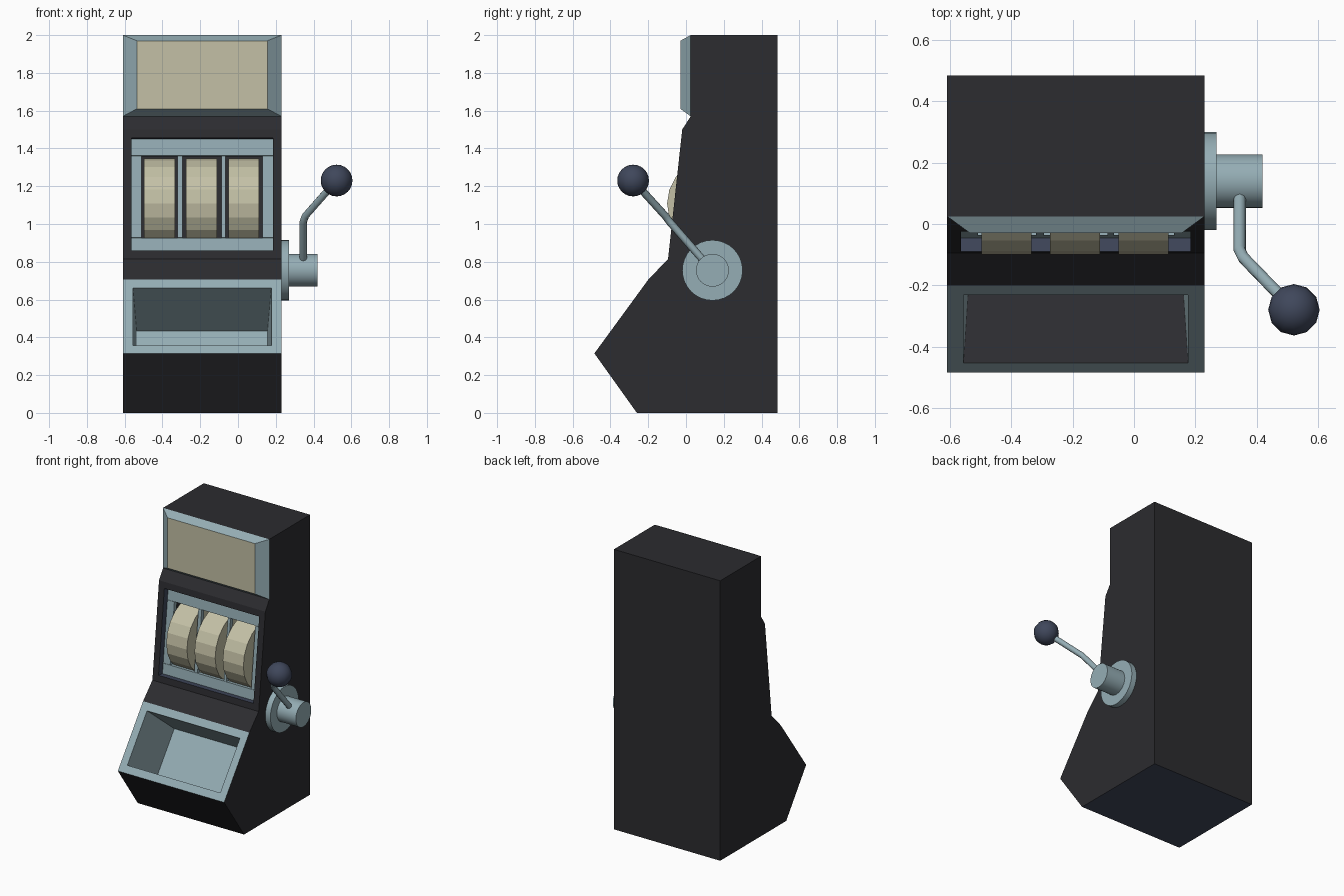
import bpy, bmesh, math
from mathutils import Matrix, Vector

if "Cube" in bpy.data.objects:
    bpy.data.objects.remove(bpy.data.objects["Cube"])


def material(name, color):
    m = bpy.data.materials.new(name)
    m.diffuse_color = (*color, 1)
    m.use_nodes = True
    m.node_tree.nodes["Principled BSDF"].inputs["Base Color"].default_value = m.diffuse_color
    return m


BLACK = material("black", (0.025, 0.025, 0.029))
STEEL = material("blue_grey", (0.30, 0.42, 0.46))
CREAM = material("cream", (0.55, 0.53, 0.38))
NAVY = material("navy", (0.05, 0.063, 0.105))


def finish(bm, name, *mats):
    me = bpy.data.meshes.new(name)
    bm.to_mesh(me)
    bm.free()
    ob = bpy.data.objects.new(name, me)
    bpy.context.collection.objects.link(ob)
    for m in mats:
        me.materials.append(m)
    return ob


def cylinder(name, x0, x1, y, z, r, sides, mat, smooth=False):
    bm = bmesh.new()
    turn = Matrix.Translation(((x0 + x1) / 2, y, z)) @ Matrix.Rotation(math.pi / 2, 4, 'Y')
    bmesh.ops.create_cone(bm, cap_ends=True, segments=sides, radius1=r, radius2=r,
                          depth=x1 - x0, matrix=turn)
    for f in bm.faces:
        f.smooth = smooth and len(f.verts) == 4
    for e in bm.edges:
        e.smooth = all(len(f.verts) == 4 for f in e.link_faces)
    return finish(bm, name, mat)


def inset(bm, face, thickness, depth, ring_mat):
    ring = bmesh.ops.inset_individual(bm, faces=[face], thickness=thickness,
                                      depth=depth, use_even_offset=True)["faces"]
    for f in ring:
        f.material_index = ring_mat
    return ring


# cabinet: side profile (y, z) extruded across the width
X0, X1 = -0.61, 0.23
profile = [(0.485, 0), (-0.26, 0), (-0.485, 0.315), (-0.20, 0.705), (-0.095, 0.815),
           (-0.02, 1.50), (0.025, 1.57), (0.025, 2.0), (0.485, 2.0)]
bm = bmesh.new()
side = bm.faces.new([bm.verts.new((X0, y, z)) for y, z in profile])
ext = bmesh.ops.extrude_face_region(bm, geom=[side])["geom"]
bmesh.ops.translate(bm, vec=(X1 - X0, 0, 0),
                    verts=[v for v in ext if isinstance(v, bmesh.types.BMVert)])
bmesh.ops.recalc_face_normals(bm, faces=bm.faces)
bm.normal_update()


def near(y, z):
    p = Vector(((X0 + X1) / 2, y, z))
    return min(bm.faces, key=lambda f: (f.calc_center_median() - p).length)


tray, window, base = near(-0.3425, 0.51), near(-0.0575, 1.1575), near(0.11, 0)
base.material_index = 2
# payout tray: rim, then a tapered pocket with a black floor
inset(bm, tray, 0.053, 0, 1)
walls = inset(bm, tray, 0.02, -0.36, 1)
min(walls, key=lambda f: f.calc_center_median().z).material_index = 0
tray.material_index = 1
# reel opening: border, shallow step, deep dark pocket
inset(bm, window, 0.045, 0, 0)
inset(bm, window, 0, -0.045, 2)
inset(bm, window, 0, -0.38, 0)
finish(bm, "cabinet", BLACK, STEEL, NAVY)

# reel frame: rails and posts lying on the sloped front
slope = math.atan2(0.075, 0.685)
inward = Vector((0, math.cos(slope), -math.sin(slope)))
bm = bmesh.new()


def bar(x0, x1, z0, z1):
    z = (z0 + z1) / 2 + 0.0065
    at = Vector(((x0 + x1) / 2, -0.095 + 0.075 * (z - 0.815) / 0.685, z)) + inward * 0.06
    bmesh.ops.create_cube(bm, size=1, matrix=Matrix.Translation(at)
                          @ Matrix.Rotation(-slope, 4, 'X')
                          @ Matrix.Diagonal((x1 - x0, 0.03, z1 - z0, 1)))


for z0, z1 in [(0.853, 0.925), (1.36, 1.455)]:
    bar(-0.565, 0.185, z0, z1)
for x0, x1 in [(-0.565, -0.51), (-0.32, -0.294), (-0.087, -0.066), (0.13, 0.185)]:
    bar(x0, x1, 0.925, 1.36)
finish(bm, "reel_frame", STEEL)

# three low-poly reels
for i in range(3):
    x = -0.497 + 0.223 * i
    cylinder(f"reel_{i + 1}", x, x + 0.163, 0.14, 1.108, 0.24, 20, CREAM)

# sign: bevelled surround with a cream front panel
bm = bmesh.new()
back = [(X0, 1.57), (X1, 1.57), (X1, 2.0), (X0, 2.0)]
front = [(-0.535, 1.61), (0.155, 1.61), (0.155, 1.97), (-0.535, 1.97)]
b = [bm.verts.new((x, 0.025, z)) for x, z in back]
f = [bm.verts.new((x, -0.03, z)) for x, z in front]
for i in range(4):
    j = (i + 1) % 4
    bm.faces.new((b[i], b[j], f[j], f[i]))
bm.faces.new(f).material_index = 1
finish(bm, "sign", STEEL, CREAM)

# lever mount
cylinder("lever_flange", 0.23, 0.27, 0.14, 0.755, 0.16, 32, STEEL, True)
cylinder("lever_hub", 0.27, 0.42, 0.14, 0.755, 0.087, 32, STEEL, True)

# bent lever rod
knob_at = (0.522, -0.28, 1.23)
cu = bpy.data.curves.new("lever_rod", 'CURVE')
cu.dimensions = '3D'
cu.bevel_depth = 0.02
cu.bevel_resolution = 2
cu.use_fill_caps = True
sp = cu.splines.new('POLY')
path = [(0.345, 0.12, 0.775), (0.345, -0.085, 1.01), (0.357, -0.11, 1.043), knob_at]
sp.points.add(len(path) - 1)
for p, co in zip(sp.points, path):
    p.co = (*co, 1)
cu.materials.append(STEEL)
bpy.context.collection.objects.link(bpy.data.objects.new("lever_rod", cu))

# knob
bm = bmesh.new()
bmesh.ops.create_uvsphere(bm, u_segments=12, v_segments=12, radius=0.084,
                          matrix=Matrix.Translation(knob_at))
for face in bm.faces:
    face.smooth = True
finish(bm, "lever_knob", NAVY)
